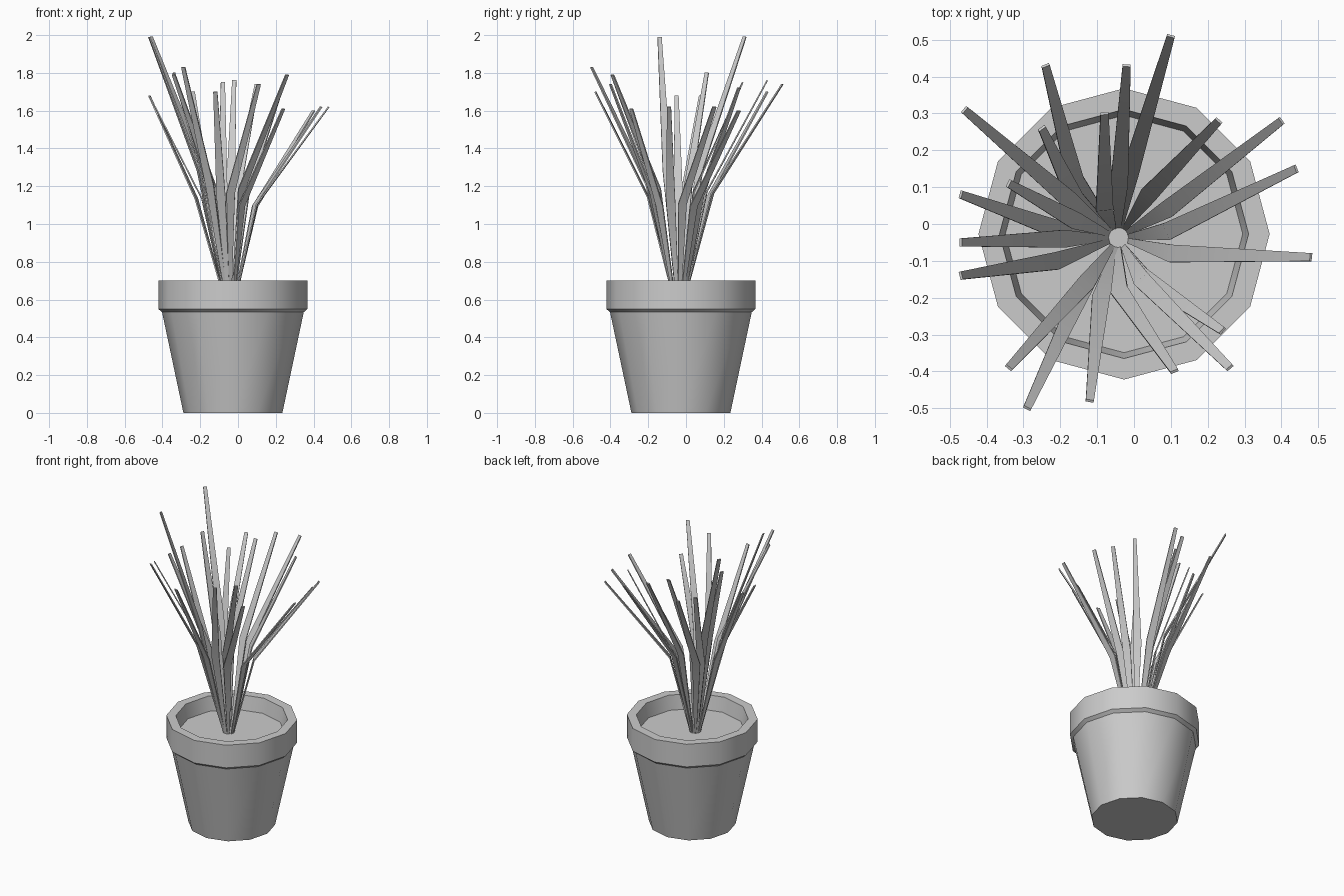
import bpy, bmesh, math
from mathutils import Vector

if "Cube" in bpy.data.objects:
    bpy.data.objects.remove(bpy.data.objects["Cube"], do_unlink=True)

# Single plain colour
grey = bpy.data.materials.new("plain_grey")
grey.use_nodes = True
colour = (0.6, 0.6, 0.6, 1)
grey.diffuse_color = colour
grey.node_tree.nodes["Principled BSDF"].inputs["Base Color"].default_value = colour

SIDES = 12
POT_CENTRE = Vector((-0.027, -0.027, 0))
CLUMP = Vector((-0.042, -0.037, 0.606))


def skin(name, rings):
    """Bridge equal rings of points into a capped solid, smooth with sharp corners."""
    bm = bmesh.new()
    loops = [[bm.verts.new(p) for p in ring] for ring in rings]
    for low, high in zip(loops, loops[1:]):
        for i in range(len(low)):
            j = (i + 1) % len(low)
            bm.faces.new((low[i], low[j], high[j], high[i]))
    bm.faces.new(loops[0])
    bm.faces.new(loops[-1])
    bmesh.ops.recalc_face_normals(bm, faces=bm.faces[:])
    for face in bm.faces:
        face.smooth = True
    mesh = bpy.data.meshes.new(name)
    bm.to_mesh(mesh)
    bm.free()
    mesh.set_sharp_from_angle(angle=math.radians(35))
    mesh.materials.append(grey)
    obj = bpy.data.objects.new(name, mesh)
    bpy.context.collection.objects.link(obj)


def pot_ring(radius, height):
    angles = [math.tau * i / SIDES for i in range(SIDES)]
    return [POT_CENTRE + Vector((radius * math.cos(a), radius * math.sin(a), height))
            for a in angles]


def leaf(name, tip, knee):
    """A thin blade: narrow foot, wide knee, tapered square tip."""
    knee.z = CLUMP.z + (tip.z - CLUMP.z) * 0.49
    out = knee - CLUMP
    out.z = 0
    foot = CLUMP + out.normalized() * 0.03
    reach = tip - CLUMP
    side = Vector((-reach.y, reach.x, 0)).normalized()
    stations = ((foot, 0.007, knee - foot),
                (knee, 0.024, tip - foot),
                (tip, 0.011, tip - knee))
    rings = []
    for point, half_width, along in stations:
        normal = along.cross(side).normalized() * 0.0035
        rings.append([point + side * half_width * u + normal * v
                      for u, v in ((-1, -1), (1, -1), (1, 1), (-1, 1))])
    skin(name, rings)


# Tapered pot, overhanging rim with sloped underside, and recessed soil
PROFILE = ((0.262, 0), (0.375, 0.533), (0.395, 0.55), (0.395, 0.7),
           (0.338, 0.7), (0.322, 0.606))
skin("pot_with_soil", [pot_ring(r, z) for r, z in PROFILE])

# Leaves in hundredths: tip (x, y, z), then knee (x, y)
LEAVES = (
    (10, 51, 174, -1, 14), (-2, 43, 176, -4, 11), (-24, 43, 170, -16, 12),
    (-46, 31, 199, -18, 7), (-47, 8, 168, -22, -1), (-47, -5, 168, -19, -4),
    (-47, -14, 199, -21, -10), (-34, -39, 179, -13, -16), (-29, -50, 183, -15, -20),
    (-12, -48, 170, -9, -20), (11, -40, 174, -4, -18), (26, -39, 179, 2, -15),
    (24, -29, 161, 2, -14), (48, -9, 162, 10, -8), (44, 15, 162, 9, -2),
    (40, 28, 160, 9, 4), (23, 28, 172, 4, 8), (-8, 30, 175, -8, 4),
    (-25, 26, 166, -16, 7), (-34, 11, 180, -16, 1),
)
for n, (x, y, z, kx, ky) in enumerate(LEAVES, 1):
    leaf(f"leaf_{n}", Vector((x, y, z)) / 100, Vector((kx, ky, 0)) / 100)
